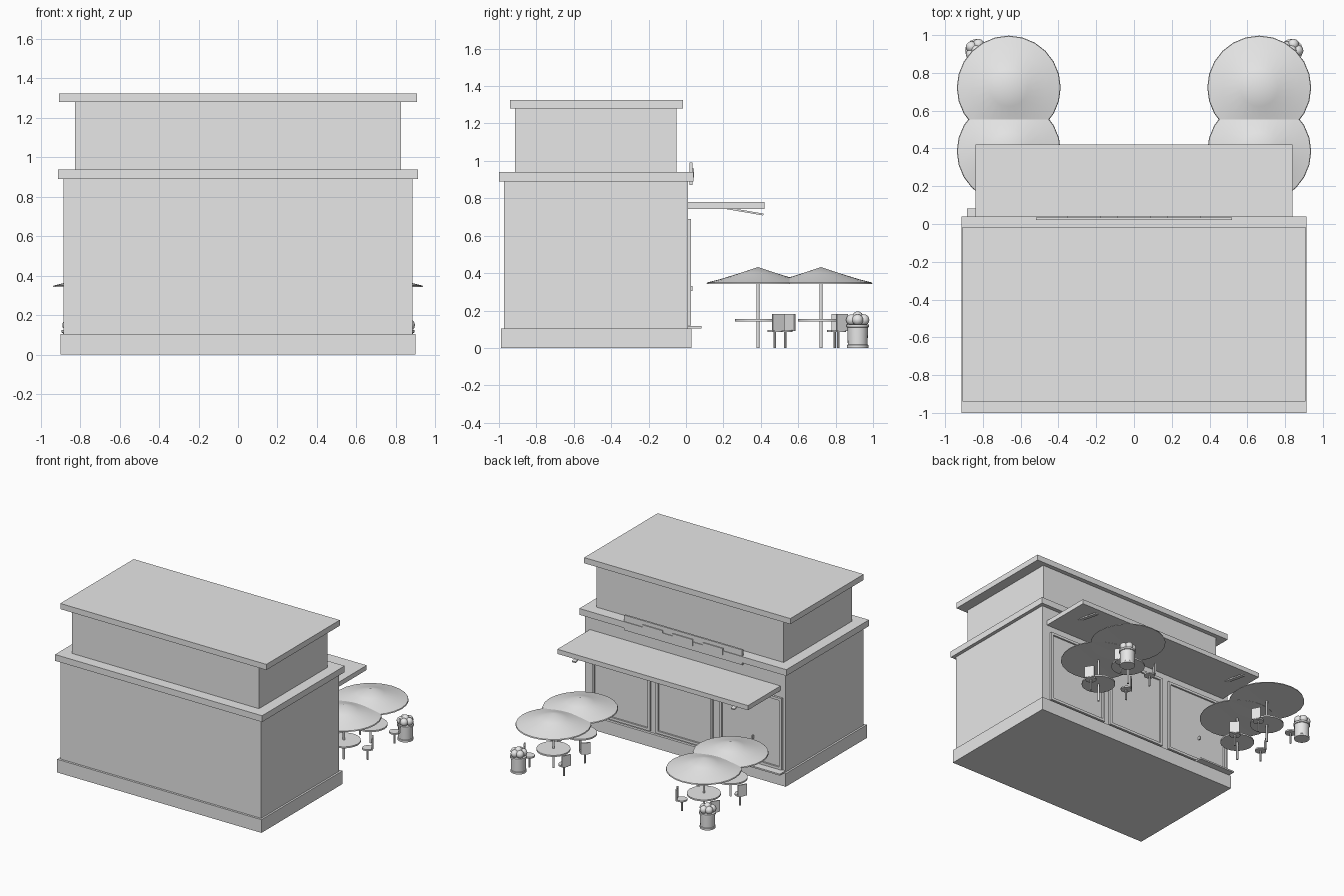
import bpy, bmesh, math
from mathutils import Vector

cube = bpy.data.objects.get("Cube")
if cube:
    bpy.data.objects.remove(cube, do_unlink=True)

GREY = (0.8, 0.8, 0.8, 1.0)
mat = bpy.data.materials.new("plain grey")
mat.use_nodes = True
mat.diffuse_color = GREY
mat.node_tree.nodes["Principled BSDF"].inputs["Base Color"].default_value = GREY


def finish(name, bm, smooth=False):
    bmesh.ops.recalc_face_normals(bm, faces=bm.faces[:])
    mesh = bpy.data.meshes.new(name)
    bm.to_mesh(mesh)
    bm.free()
    mesh.materials.append(mat)
    ob = bpy.data.objects.new(name, mesh)
    bpy.context.collection.objects.link(ob)
    if smooth:
        bpy.ops.object.select_all(action='DESELECT')
        ob.select_set(True)
        bpy.context.view_layer.objects.active = ob
        bpy.ops.object.shade_smooth_by_angle(angle=math.radians(35))
    return ob


def box(name, x, y, z):
    """Box from (min, max) pairs."""
    bm = bmesh.new()
    bmesh.ops.create_cube(bm, size=1)
    for v in bm.verts:
        v.co = [lo + (hi - lo) * (c + 0.5) for c, (lo, hi) in zip(v.co, (x, y, z))]
    return finish(name, bm)


def lathe(name, profile, at, sides=24):
    """Revolve (radius, height) points around a vertical axis."""
    bm = bmesh.new()
    vs = [bm.verts.new((r, 0, z)) for r, z in profile]
    edges = [bm.edges.new(p) for p in zip(vs, vs[1:])]
    bmesh.ops.spin(bm, geom=vs + edges, cent=(0, 0, 0), axis=(0, 0, 1),
                   angle=2 * math.pi, steps=sides)
    bmesh.ops.remove_doubles(bm, verts=bm.verts[:], dist=1e-4)
    ob = finish(name, bm, True)
    ob.location = (at[0], at[1], 0)
    return ob


def rod(name, at, r, z0, z1, sides=12):
    return lathe(name, [(0, z0), (r, z0), (r, z1), (0, z1)], at, sides)


# Building masses
box("plinth", (-0.9, 0.9), (-0.99, 0.03), (0, 0.105))
box("main_walls", (-0.885, 0.885), (-0.973, 0.01), (0.105, 0.89))
box("lower_cornice", (-0.912, 0.912), (-1, 0.04), (0.89, 0.94))
box("upper_walls", (-0.825, 0.825), (-0.914, -0.05), (0.94, 1.28))
box("roof_slab", (-0.908, 0.908), (-0.94, -0.016), (1.28, 1.325))

# Awning and its sloping stays
box("awning", (-0.84, 0.84), (0.005, 0.42), (0.743, 0.78))
for side, sx in (("left", 1), ("right", -1)):
    stay = box(side + "_awning_stay", (-0.015, 0.015), (-0.1, 0.1), (-0.005, 0.005))
    stay.location = (sx * 0.7, 0.315, 0.73)
    stay.rotation_euler.x = -0.17

# Sign board with three raised plates
box("sign_board", (-0.52, 0.52), (0.02, 0.035), (0.87, 0.99))
for x in (-0.265, 0, 0.265):
    box("sign_plate", (x - 0.088, x + 0.088), (0.034, 0.043), (0.91, 0.96))

# Framed bays along the facade
def bay(name, x0, x1, z0=0.12, z1=0.69, t=0.02):
    y = (0.005, 0.027)
    box(name + "_left_jamb", (x1 - t, x1), y, (z0, z1))
    box(name + "_right_jamb", (x0, x0 + t), y, (z0, z1))
    box(name + "_head", (x0 + t, x1 - t), y, (z1 - t, z1))
    box(name + "_sill", (x0 + t, x1 - t), y, (z0, z0 + t))
    box(name + "_pane", (x0 + t, x1 - t), (0.005, 0.014), (z0 + t, z1 - t))


bay("left_window", 0.30, 0.81)
bay("middle_window", -0.25, 0.25)
bay("entrance", -0.86, -0.31)
box("door_handle", (-0.61, -0.6), (0.01, 0.034), (0.305, 0.33))
box("door_step", (-0.885, -0.57), (0.01, 0.082), (0.105, 0.117))


# Chair: round seat, single leg, upright back facing its table
def chair(name, at, table):
    out = (Vector(at) - Vector(table)).normalized()
    rod(name + "_leg", at, 0.007, 0, 0.09, 8)
    rod(name + "_seat", at, 0.04, 0.085, 0.097, 16)
    back = box(name + "_back", (-0.005, 0.005), (-0.036, 0.036), (0.09, 0.18))
    back.location = (at[0] + out.x * 0.036, at[1] + out.y * 0.036, 0)
    back.rotation_euler.z = math.atan2(out.y, out.x)


def planter(name, at):
    lathe(name + "_pot", [(0, 0), (0.057, 0), (0.057, 0.015), (0.053, 0.018), (0.055, 0.11),
                          (0.061, 0.112), (0.061, 0.125), (0, 0.125)], at)
    # Rounded shrub clumps
    clumps = [(0.034 * math.cos(k * math.tau / 5), 0.034 * math.sin(k * math.tau / 5), 0.15)
              for k in range(5)] + [(0, 0, 0.165)]
    bm = bmesh.new()
    for c in clumps:
        new = bmesh.ops.create_uvsphere(bm, u_segments=12, v_segments=8, radius=0.03)
        bmesh.ops.translate(bm, verts=new["verts"], vec=c)
    ob = finish(name + "_shrub", bm, True)
    ob.location = (at[0], at[1], 0)


# Terrace groups, mirrored on both sides
for side, sx in (("left", 1), ("right", -1)):
    for row, y, outer, inner in (("near", 0.385, 0.475, 0.53), ("far", 0.722, 0.815, 0.795)):
        name = side + "_" + row
        table = (sx * 0.663, y)
        lathe(name + "_parasol", [(0, 0.432), (0.1, 0.399), (0.2, 0.368), (0.272, 0.35),
                                  (0.275, 0.342), (0, 0.344)], table)
        rod(name + "_pole", table, 0.008, 0, 0.36)
        rod(name + "_table_top", table, 0.123, 0.142, 0.154, 24)
        chair(name + "_outer_chair", (sx * 0.81, outer), table)
        chair(name + "_inner_chair", (sx * 0.52, inner), table)
    planter(side + "_planter", (sx * 0.833, 0.918))
